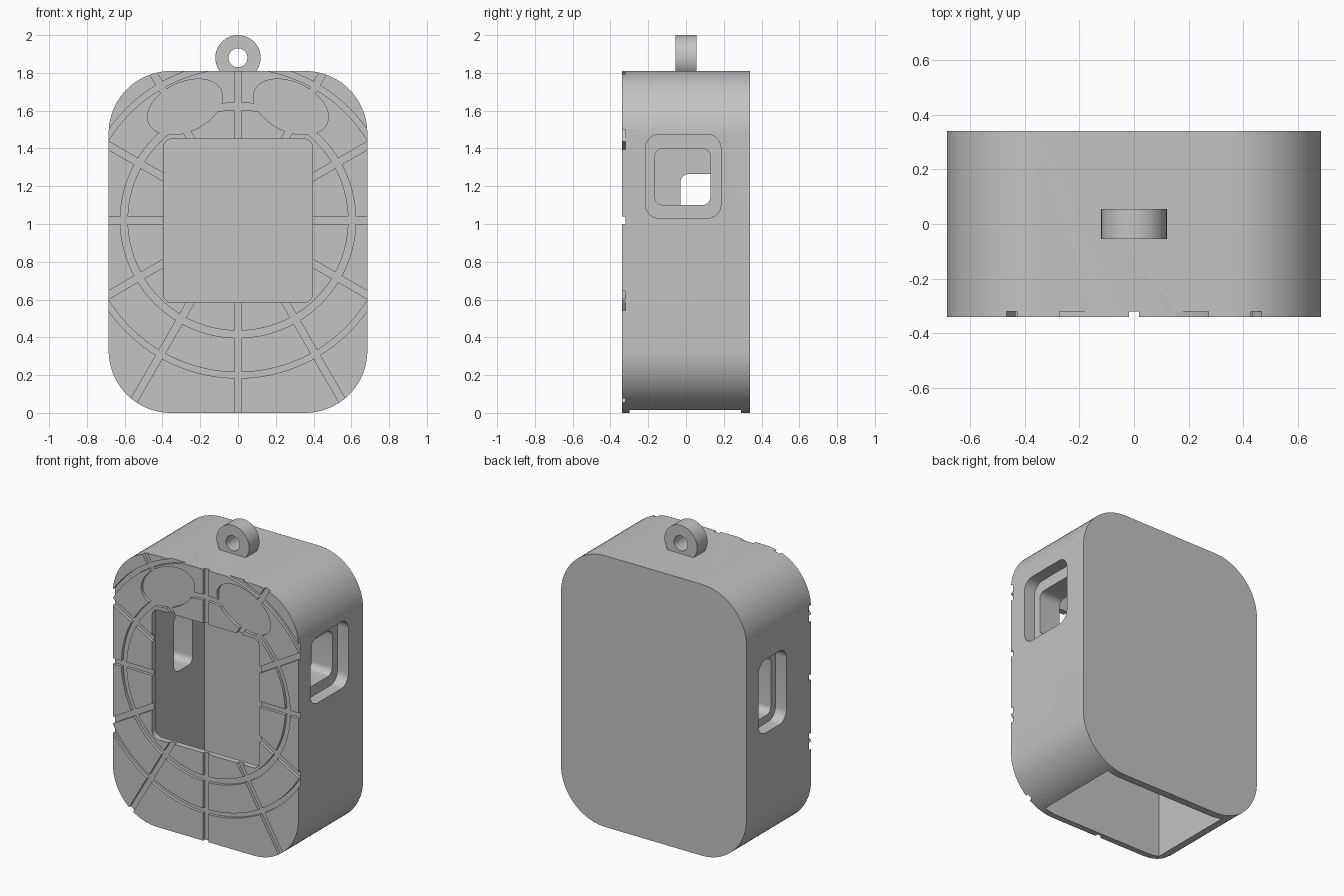
import bpy, bmesh, math
from mathutils import Matrix, Vector

cube = bpy.data.objects.get("Cube")
if cube:
    bpy.data.objects.remove(cube, do_unlink=True)

grey = bpy.data.materials.new("plain grey")
grey.use_nodes = True
COLOUR = (0.55, 0.55, 0.55, 1)
grey.diffuse_color = COLOUR
grey.node_tree.nodes["Principled BSDF"].inputs["Base Color"].default_value = COLOUR


def ellipse(cu, cv, ru, rv, tilt=0, n=96):
    c, s = math.cos(tilt), math.sin(tilt)
    pts = []
    for i in range(n):
        a = math.tau * i / n
        u, v = ru * math.cos(a), rv * math.sin(a)
        pts.append((cu + u * c - v * s, cv + u * s + v * c))
    return pts


def rounded_rect(u0, u1, v0, v1, r, n=8):
    corners = [(u1 - r, v1 - r), (u0 + r, v1 - r), (u0 + r, v0 + r), (u1 - r, v0 + r)]
    pts = []
    for k, (cu, cv) in enumerate(corners):
        for i in range(n + 1):
            a = math.pi / 2 * (k + i / n)
            pts.append((cu + r * math.cos(a), cv + r * math.sin(a)))
    return pts


def bar(cu, cv, length, width, tilt):
    m = Matrix.Rotation(tilt, 2)
    out = []
    for su, sv in ((1, 1), (-1, 1), (-1, -1), (1, -1)):
        p = m @ Vector((su * length / 2, sv * width / 2))
        out.append((cu + p.x, cv + p.y))
    return out


def prism(name, pts, lo, hi, axis="y", hole=None):
    """Extrude a closed outline along x or y, with an optional matching hole."""
    bm = bmesh.new()

    def loop(outline, w):
        return [bm.verts.new((u, w, v) if axis == "y" else (w, u, v)) for u, v in outline]

    def bridge(a, b):
        for i in range(len(a)):
            j = (i + 1) % len(a)
            bm.faces.new((a[i], a[j], b[j], b[i]))

    a, b = loop(pts, lo), loop(pts, hi)
    bridge(a, b)
    if hole:
        c, d = loop(hole, lo), loop(hole, hi)
        bridge(c, d)
        bridge(a, c)
        bridge(b, d)
    else:
        bm.faces.new(a)
        bm.faces.new(b)
    bmesh.ops.recalc_face_normals(bm, faces=bm.faces)
    mesh = bpy.data.meshes.new(name)
    bm.to_mesh(mesh)
    bm.free()
    mesh.materials.append(grey)
    ob = bpy.data.objects.new(name, mesh)
    bpy.context.collection.objects.link(ob)
    return ob


def activate(ob):
    bpy.ops.object.select_all(action="DESELECT")
    ob.select_set(True)
    bpy.context.view_layer.objects.active = ob


def cut(target, cutter):
    activate(target)
    mod = target.modifiers.new("cut", "BOOLEAN")
    mod.operation, mod.solver, mod.object = "DIFFERENCE", "EXACT", cutter
    bpy.ops.object.modifier_apply(modifier=mod.name)
    bpy.data.objects.remove(cutter, do_unlink=True)


# Rounded case body
W, D, H = 0.685, 0.34, 1.81
body = prism("case_body", rounded_rect(-W, W, 0, H, 0.33, 20), -D, D)

# Shallow front grooves: rings, spokes and two tilted ovals
CZ, FRONT, FLOOR = 1.02, -D - 0.1, -D + 0.02
for r_in, r_out in ((0.585, 0.623), (0.805, 0.836)):
    cut(body, prism("ring_groove", ellipse(0, CZ, r_out, r_out), FRONT, FLOOR,
                    hole=ellipse(0, CZ, r_in, r_in)))
for k in range(6):
    cut(body, prism("spoke_groove", bar(0, CZ, 3, 0.038, math.pi * k / 6), FRONT, FLOOR))
for s in (-1, 1):
    oval = ellipse(s * 0.28, 1.62, 0.21, 0.13, -s * math.radians(25), 64)
    cut(body, prism("oval_recess", oval, FRONT, FLOOR))

# Inner cavity open at the bottom, and the front window
cut(body, prism("cavity", [(-0.45, -0.2), (0.45, -0.2), (0.45, 1.65), (-0.45, 1.65)], -0.3, 0.29))
cut(body, prism("window", rounded_rect(-0.395, 0.395, 0.585, 1.45, 0.045), -0.5, -0.1))

# Stepped side ports: a shallow recess around a through hole
ports = ((1, (-0.215, 0.185, 1.03, 1.475), (-0.165, 0.13, 1.10, 1.40)),
         (-1, (-0.08, 0.215, 0.83, 1.32), (-0.03, 0.165, 0.88, 1.265)))
for s, outer, inner in ports:
    cut(body, prism("port_recess", rounded_rect(*outer, 0.075), s * (W - 0.08), s * 0.9, "x"))
    cut(body, prism("port_hole", rounded_rect(*inner, 0.045), s * 0.4, s * 0.8, "x"))

# Hanging loop on top
loop = prism("hanging_loop", ellipse(0, 1.88, 0.12, 0.12, n=64), -0.055, 0.055,
             hole=ellipse(0, 1.88, 0.05, 0.05, n=64))

for ob in (body, loop):
    activate(ob)
    bpy.ops.object.shade_smooth_by_angle(angle=math.radians(30))
